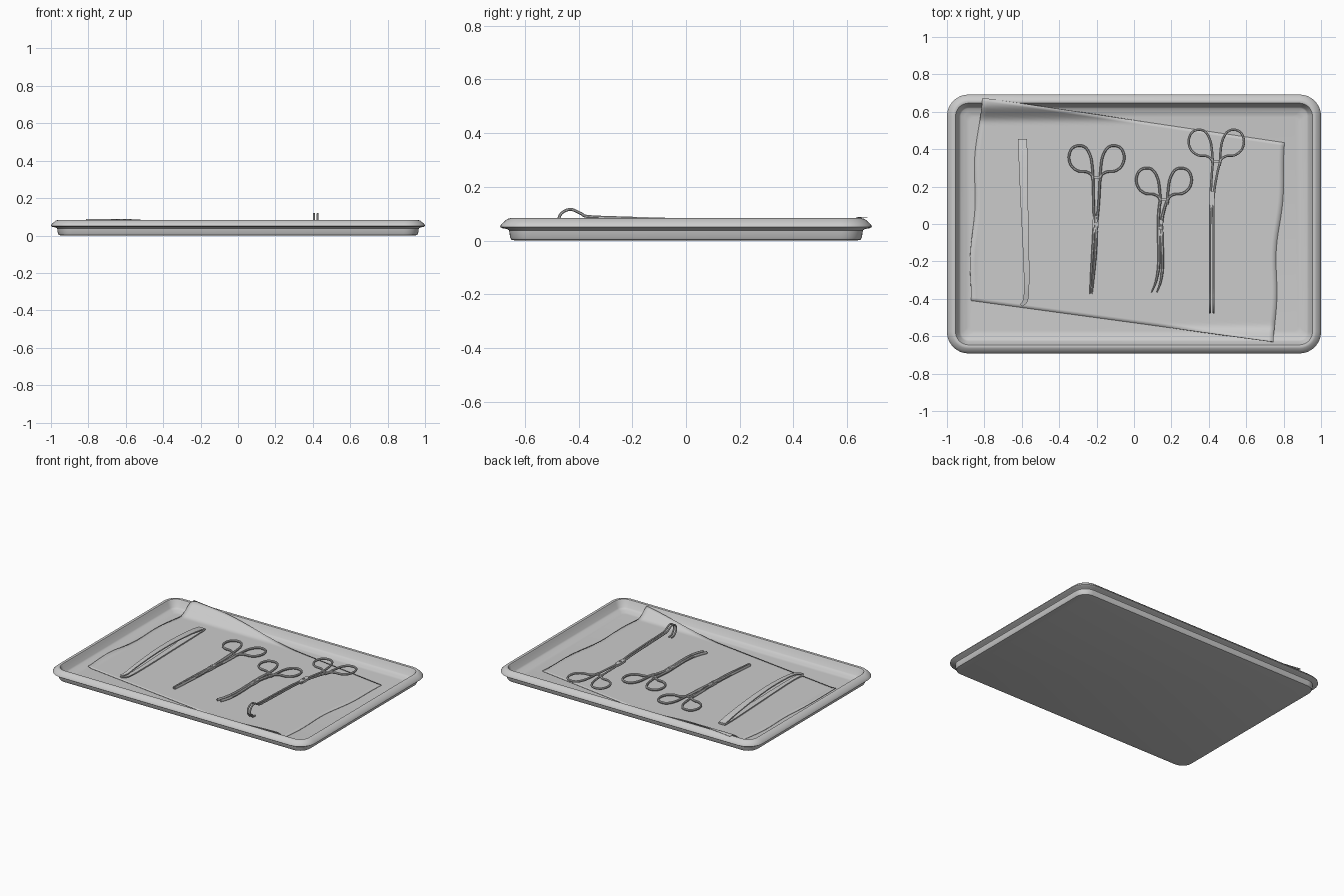
import bpy, bmesh, math
from mathutils import Vector

if "Cube" in bpy.data.objects:
    bpy.data.objects.remove(bpy.data.objects["Cube"])


def finish(name, bm, angle=35):
    bmesh.ops.recalc_face_normals(bm, faces=bm.faces)
    me = bpy.data.meshes.new(name)
    bm.to_mesh(me)
    bm.free()
    ob = bpy.data.objects.new(name, me)
    bpy.context.collection.objects.link(ob)
    bpy.ops.object.select_all(action='DESELECT')
    ob.select_set(True)
    bpy.context.view_layer.objects.active = ob
    bpy.ops.object.shade_smooth_by_angle(angle=math.radians(angle))
    return ob


def catmull(pts, steps=5):
    """Smooth a list of (x, y, z, width) points."""
    P = [Vector(p) for p in pts]
    P = [2 * P[0] - P[1]] + P + [2 * P[-1] - P[-2]]
    out = []
    for i in range(1, len(P) - 2):
        a, b, c, d = P[i - 1:i + 3]
        for k in range(steps):
            t = k / steps
            out.append(0.5 * (2 * b + (c - a) * t + (2 * a - 5 * b + 4 * c - d) * t * t
                              + (3 * b - a - 3 * c + d) * t ** 3))
    return out + [P[-2]]


def sweep(name, pts, thick, side=None, n=8, square=False):
    """Sweep an oval (or flat) section along a smoothed path of given width."""
    path = catmull(pts)
    bm = bmesh.new()
    rings = []
    for i, p in enumerate(path):
        t = (path[min(i + 1, len(path) - 1)] - path[max(i - 1, 0)]).to_3d().normalized()
        s = side or t.cross(Vector((0, 0, 1))).normalized()
        up = s.cross(t).normalized()
        ring = []
        for k in range(n):
            a = 2 * math.pi * (k + 0.5) / n
            u, v = math.cos(a), math.sin(a)
            if square:
                u, v = u * 1.414, v * 1.414
            ring.append(bm.verts.new(p.to_3d() + s * u * p[3] / 2 + up * v * thick / 2))
        rings.append(ring)
    for a, b in zip(rings, rings[1:]):
        for k in range(n):
            bm.faces.new((a[k], a[(k + 1) % n], b[(k + 1) % n], b[k]))
    bm.faces.new(rings[0])
    bm.faces.new(rings[-1])
    return finish(name, bm)


# tray: rounded rectangle loops following a rim profile (inset, height)
HX, HY = 1.0, 0.692
profile = [(0.055, 0), (0.042, 0.003), (0.037, 0.012), (0.033, 0.038), (0.026, 0.043),
           (0.006, 0.046), (0, 0.051), (0.002, 0.058), (0.012, 0.068), (0.026, 0.080),
           (0.036, 0.083), (0.046, 0.081), (0.052, 0.072), (0.066, 0.034),
           (0.075, 0.026), (0.092, 0.023), (0.103, 0.017), (0.12, 0.015)]
bm = bmesh.new()
loops = []
for d, z in profile:
    r = max(0.115 - d, 0.03)
    loop = []
    for c, (sx, sy) in enumerate([(1, 1), (-1, 1), (-1, -1), (1, -1)]):
        for k in range(9):
            a = math.pi / 2 * (c + k / 8)
            loop.append(bm.verts.new((sx * (HX - d - r) + r * math.cos(a),
                                      sy * (HY - d - r) + r * math.sin(a), z)))
    loops.append(loop)
for a, b in zip(loops, loops[1:]):
    for k in range(len(a)):
        j = (k + 1) % len(a)
        bm.faces.new((a[k], a[j], b[j], b[k]))
bm.faces.new(loops[0])
bm.faces.new(loops[-1])
finish("tray", bm)

# cloth: skewed sheet lying on the floor, climbing the wall at two corners
TL, TR = Vector((-0.81, 0.675)), Vector((0.805, 0.435))
BL, BR = Vector((-0.87, -0.41)), Vector((0.745, -0.63))
N = 60
bm = bmesh.new()
grid = []
for j in range(N + 1):
    v = j / N
    row = []
    for i in range(N + 1):
        u = i / N
        p = BL.lerp(BR, u).lerp(TL.lerp(TR, u), v)
        p.x += 0.012 * math.sin(v * math.pi * 3.3) * math.sin(math.pi * v) * (2 * u - 1)
        p.x -= 0.02 * math.sin(math.pi * v) * (1 - u)
        inset = min(HX - abs(p.x), HY - abs(p.y))
        t = min(max((0.15 - inset) / 0.105, 0), 1)
        z = 0.02 + 0.068 * t * t * (3 - 2 * t)
        row.append(bm.verts.new((p.x, p.y, z)))
    grid.append(row)
for j in range(N):
    for i in range(N):
        bm.faces.new((grid[j][i], grid[j][i + 1], grid[j + 1][i + 1], grid[j + 1][i]))
cloth = finish("cloth", bm, 60)
mod = cloth.modifiers.new("thickness", 'SOLIDIFY')
mod.thickness = 0.003

# finger ring outline, relative to the tool axis and the top of the rings
RING = [(0.019, -0.185), (0.022, -0.13), (0.032, -0.065), (0.058, -0.018), (0.095, -0.006),
        (0.132, -0.022), (0.148, -0.068), (0.134, -0.115), (0.098, -0.142),
        (0.055, -0.146), (0.026, -0.165), (0.018, -0.2)]
X = Vector((1, 0, 0))


def ringed_tool(name, cx, top, ring_z, axis, pivot, hooked=False):
    """axis rows: x, y, z, spread from centre, arm width."""
    for s, label in ((-1, "left"), (1, "right")):
        sweep(f"{name}_{label}_finger_ring",
              [(cx + s * x, top + y, ring_z, 0.014) for x, y in RING], 0.016)
        sweep(f"{name}_{label}_arm",
              [(x + s * g, y, z, w) for x, y, z, g, w in axis],
              0.012 if hooked else 0.02, side=X)
    # joint and screw
    px, py, pz = pivot
    sweep(f"{name}_joint", [(px, py + 0.045, pz, 0.022), (px, py + 0.02, pz, 0.03),
                            (px, py - 0.02, pz, 0.03), (px, py - 0.045, pz, 0.022)],
          0.016, n=4, square=True)
    bpy.ops.mesh.primitive_cylinder_add(vertices=16, radius=0.007, depth=0.026, location=pivot)
    bpy.context.object.name = f"{name}_screw"
    # ratchet catch between the arms
    bpy.ops.mesh.primitive_cube_add(size=1, location=(cx, top - 0.175, ring_z))
    bpy.context.object.name = f"{name}_ratchet"
    bpy.context.object.scale = (0.04, 0.012, 0.01)


# straight clamp
ringed_tool("clamp", -0.2, 0.425, 0.038, [
    (-0.2, 0.25, 0.038, 0.019, 0.014), (-0.202, 0.12, 0.036, 0.014, 0.014),
    (-0.205, 0.02, 0.036, 0.008, 0.015), (-0.208, -0.04, 0.036, 0.007, 0.016),
    (-0.213, -0.15, 0.036, 0.008, 0.015), (-0.222, -0.27, 0.034, 0.007, 0.012),
    (-0.23, -0.375, 0.032, 0.005, 0.007)], (-0.206, 0.0, 0.036))

# curved scissors
ringed_tool("curved_scissors", 0.16, 0.305, 0.038, [
    (0.16, 0.13, 0.038, 0.019, 0.015), (0.15, 0.09, 0.037, 0.015, 0.016),
    (0.14, 0.02, 0.036, 0.009, 0.018), (0.14, -0.06, 0.036, 0.008, 0.019),
    (0.143, -0.17, 0.036, 0.009, 0.018), (0.14, -0.25, 0.035, 0.011, 0.016),
    (0.128, -0.315, 0.034, 0.013, 0.012), (0.108, -0.365, 0.033, 0.014, 0.006)],
    (0.141, -0.02, 0.036))

# long forceps with upward hooked tips
ringed_tool("hooked_forceps", 0.44, 0.51, 0.05, [
    (0.44, 0.33, 0.05, 0.019, 0.014), (0.428, 0.25, 0.056, 0.013, 0.014),
    (0.417, 0.14, 0.064, 0.008, 0.015), (0.416, 0.0, 0.076, 0.009, 0.013),
    (0.416, -0.2, 0.083, 0.010, 0.012), (0.416, -0.36, 0.089, 0.010, 0.012),
    (0.416, -0.39, 0.1, 0.010, 0.012), (0.416, -0.43, 0.116, 0.010, 0.011),
    (0.416, -0.465, 0.1, 0.010, 0.011), (0.416, -0.473, 0.068, 0.010, 0.011),
    (0.416, -0.452, 0.038, 0.010, 0.010), (0.416, -0.42, 0.032, 0.010, 0.008)],
    (0.416, 0.13, 0.065), hooked=True)

# tweezers: two sprung blades joined at the back, tips bent sideways
for label, zs in (("lower", (0.03, 0.028, 0.028, 0.028, 0.028, 0.03, 0.034)),
                  ("upper", (0.036, 0.055, 0.074, 0.078, 0.066, 0.05, 0.04))):
    line = [(-0.595, 0.45, 0.048), (-0.593, 0.33, 0.046), (-0.586, 0.1, 0.04),
            (-0.578, -0.12, 0.034), (-0.574, -0.32, 0.028), (-0.58, -0.405, 0.026),
            (-0.602, -0.435, 0.016)]
    sweep(f"tweezers_{label}_blade", [(x, y, z, w) for (x, y, w), z in zip(line, zs)],
          0.008, n=4, square=True)
bpy.ops.mesh.primitive_cube_add(size=1, location=(-0.595, 0.44, 0.033))
bpy.context.object.name = "tweezers_back"
bpy.context.object.scale = (0.048, 0.03, 0.012)
